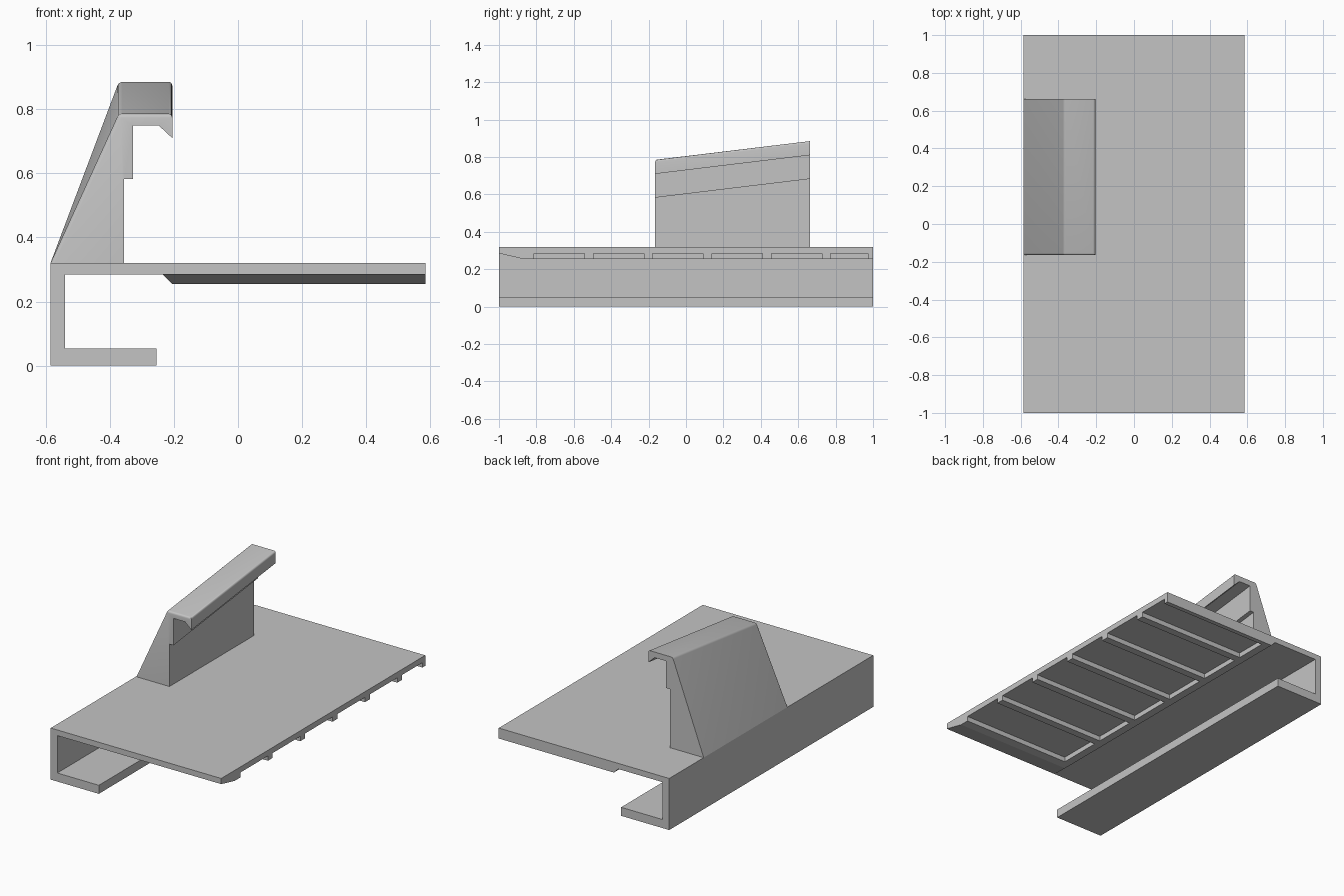
import bpy, bmesh

if "Cube" in bpy.data.objects:
    bpy.data.objects.remove(bpy.data.objects["Cube"])

grey = bpy.data.materials.new("plain_grey")
grey.diffuse_color = (0.55, 0.55, 0.55, 1)
grey.use_nodes = True
grey.node_tree.nodes["Principled BSDF"].inputs["Base Color"].default_value = grey.diffuse_color


def loft(name, rings):
    """Solid between two matching rings of 3D points."""
    bm = bmesh.new()
    a, b = [[bm.verts.new(p) for p in r] for r in rings]
    n = len(a)
    bm.faces.new(a)
    bm.faces.new(b[::-1])
    for i in range(n):
        j = (i + 1) % n
        bm.faces.new((a[j], a[i], b[i], b[j]))
    bmesh.ops.recalc_face_normals(bm, faces=bm.faces)
    return name, bm


def finish(name, bm):
    me = bpy.data.meshes.new(name)
    bm.to_mesh(me)
    bm.free()
    me.materials.append(grey)
    ob = bpy.data.objects.new(name, me)
    bpy.context.collection.objects.link(ob)
    return ob


def rect(x0, x1, y0, y1, z):
    return [(x0, y0, z), (x1, y0, z), (x1, y1, z), (x0, y1, z)]


# C-shaped base: top plate, side wall and lower flange
base = [(-0.585, 0), (-0.255, 0), (-0.255, 0.053), (-0.54, 0.053),
        (-0.54, 0.285), (0.585, 0.285), (0.585, 0.32), (-0.585, 0.32)]
finish(*loft("channel_base", [[(x, y, z) for x, z in base] for y in (-1, 1)]))

# Pad under the plate, chamfered at the left and ramped at the front
pad = finish(*loft("ribbed_pad", [rect(-0.235, 0.585, -1, 1, 0.285),
                                  rect(-0.205, 0.585, -0.87, 1, 0.255)]))

# Pockets open to the right edge leave ribs between them
for i in range(6):
    y0 = -0.812 + i * 0.317
    y1 = min(y0 + 0.27, 0.972)
    cutter = finish(*loft("pocket_cutter", [rect(-0.155, 0.7, y0, y1, 0.2),
                                            rect(-0.155, 0.7, y0, y1, 0.32)]))
    cutter.hide_render = True
    mod = pad.modifiers.new("pocket", 'BOOLEAN')
    mod.operation = 'DIFFERENCE'
    mod.solver = 'EXACT'
    mod.object = cutter
    bpy.context.view_layer.objects.active = pad
    bpy.ops.object.modifier_apply(modifier=mod.name)
    bpy.data.objects.remove(cutter)

# Hooked clip, its upper part rising towards the back
clip = [(-0.585, 0.32), (-0.372, 0.785), (-0.205, 0.785), (-0.205, 0.71),
        (-0.248, 0.75), (-0.327, 0.75), (-0.327, 0.583), (-0.355, 0.583),
        (-0.355, 0.32)]
rings = [[(x, y, z + (rise if z > 0.4 else 0)) for x, z in clip]
         for y, rise in ((-0.165, 0), (0.662, 0.1))]
name, bm = loft("hook_clip", rings)
bm.verts.ensure_lookup_table()
n = len(clip)
pairs = [(1, n + 1), (2, n + 2), (0, 1), (1, 2)]
edges = [bm.edges.get((bm.verts[a], bm.verts[b])) for a, b in pairs]
bmesh.ops.bevel(bm, geom=edges, offset=0.011, segments=4, profile=0.5,
                affect='EDGES', clamp_overlap=True)
hook = finish(name, bm)
bpy.ops.object.select_all(action='DESELECT')
hook.select_set(True)
bpy.context.view_layer.objects.active = hook
bpy.ops.object.shade_smooth_by_angle(angle=0.6)
